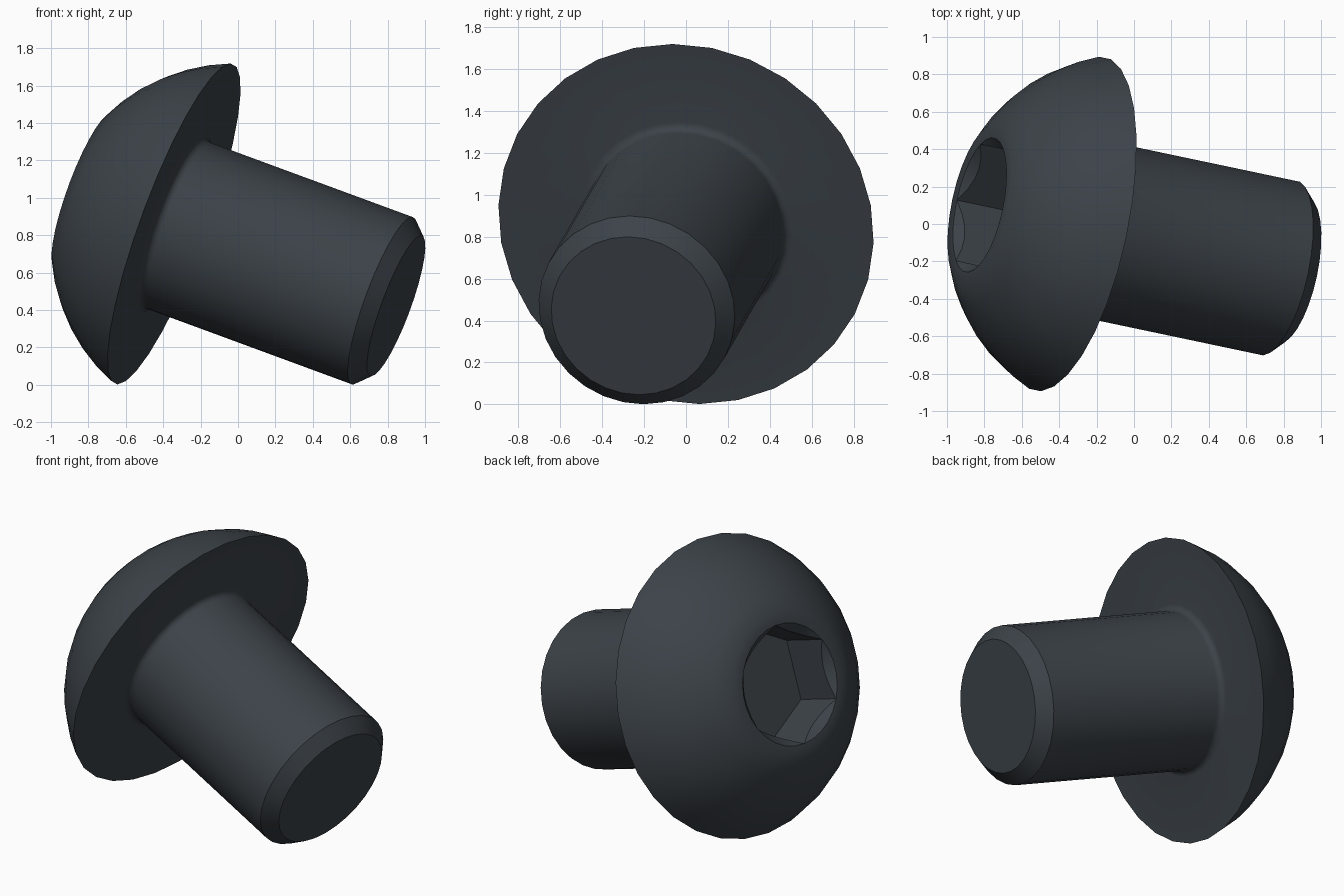
import bpy, bmesh
from math import sin, cos, asin, pi, sqrt, radians
from mathutils import Vector, Matrix

cube = bpy.data.objects.get("Cube")
if cube:
    bpy.data.objects.remove(cube, do_unlink=True)

SEGS = 30                       # a multiple of six, so rings line up with the hex
SHANK_R, TIP_R = 0.477, 0.4
CHAMFER_Z, TIP_Z = -1.21, -1.29
FILLET = 0.04
DOME_R, DOME_Z = 0.975, -0.345
TOP_Z, TOP_R = 0.525, 0.44
SOCKET_R, SOCKET_DEPTH = 0.367, 0.325


def hex_radius(a):
    """Distance from the axis to the socket wall at angle a."""
    return SOCKET_R * cos(pi / 6) / cos(a % (pi / 3) - pi / 6)


def ring(bm, radius, height):
    """Radius and height may be numbers or functions of the angle."""
    verts = []
    for i in range(SEGS):
        a = 2 * pi * i / SEGS
        r = radius(a) if callable(radius) else radius
        h = height(a) if callable(height) else height
        verts.append(bm.verts.new((r * cos(a), r * sin(a), h)))
    return verts


# Profile from the tip, up the shank, fillet and dome, then down into the socket
profile = [(TIP_R, TIP_Z), (SHANK_R, CHAMFER_Z)]
for i in range(5):
    a = pi / 2 * i / 4
    profile.append((SHANK_R + FILLET * (1 - cos(a)), -FILLET * (1 - sin(a))))
low, high = asin(sqrt(DOME_R**2 - DOME_Z**2) / DOME_R), asin(TOP_R / DOME_R)
for i in range(7):
    a = low + (high - low) * i / 6
    profile.append((DOME_R * sin(a), DOME_Z + DOME_R * cos(a)))
profile += [
    (SOCKET_R, TOP_Z),
    (hex_radius, lambda a: TOP_Z - (SOCKET_R - hex_radius(a))),  # countersink
    (hex_radius, TOP_Z - SOCKET_DEPTH),
]

bm = bmesh.new()
rings = [ring(bm, r, h) for r, h in profile]
for lower, upper in zip(rings, rings[1:]):
    for i in range(SEGS):
        j = (i + 1) % SEGS
        bm.faces.new((lower[i], lower[j], upper[j], upper[i]))
bm.faces.new(rings[0][::-1])    # tip
bm.faces.new(rings[-1])         # socket floor
bmesh.ops.remove_doubles(bm, verts=bm.verts, dist=1e-4)
bmesh.ops.recalc_face_normals(bm, faces=bm.faces)

# Lay the screw over, with one socket corner pointing straight down
up = Vector((-0.9206, 0.194, 0.339)).normalized()
down = Vector((0, 0, -1))
side_x = (down - up * down.dot(up)).normalized()
side_y = up.cross(side_x)
tilt = Matrix((side_x, side_y, up)).transposed().to_4x4()
bm.transform(Matrix.Translation((-0.342, 0, 0.86)) @ tilt)

mesh = bpy.data.meshes.new("button_head_screw")
bm.to_mesh(mesh)
bm.free()
screw = bpy.data.objects.new("button_head_screw", mesh)
bpy.context.collection.objects.link(screw)

# Dark steel
steel = bpy.data.materials.new("dark_steel")
steel.use_nodes = True
colour = (0.045, 0.055, 0.065, 1)
steel.diffuse_color = colour
steel.node_tree.nodes["Principled BSDF"].inputs["Base Color"].default_value = colour
mesh.materials.append(steel)

bpy.ops.object.select_all(action="DESELECT")
screw.select_set(True)
bpy.context.view_layer.objects.active = screw
bpy.ops.object.shade_smooth_by_angle(angle=radians(35))
